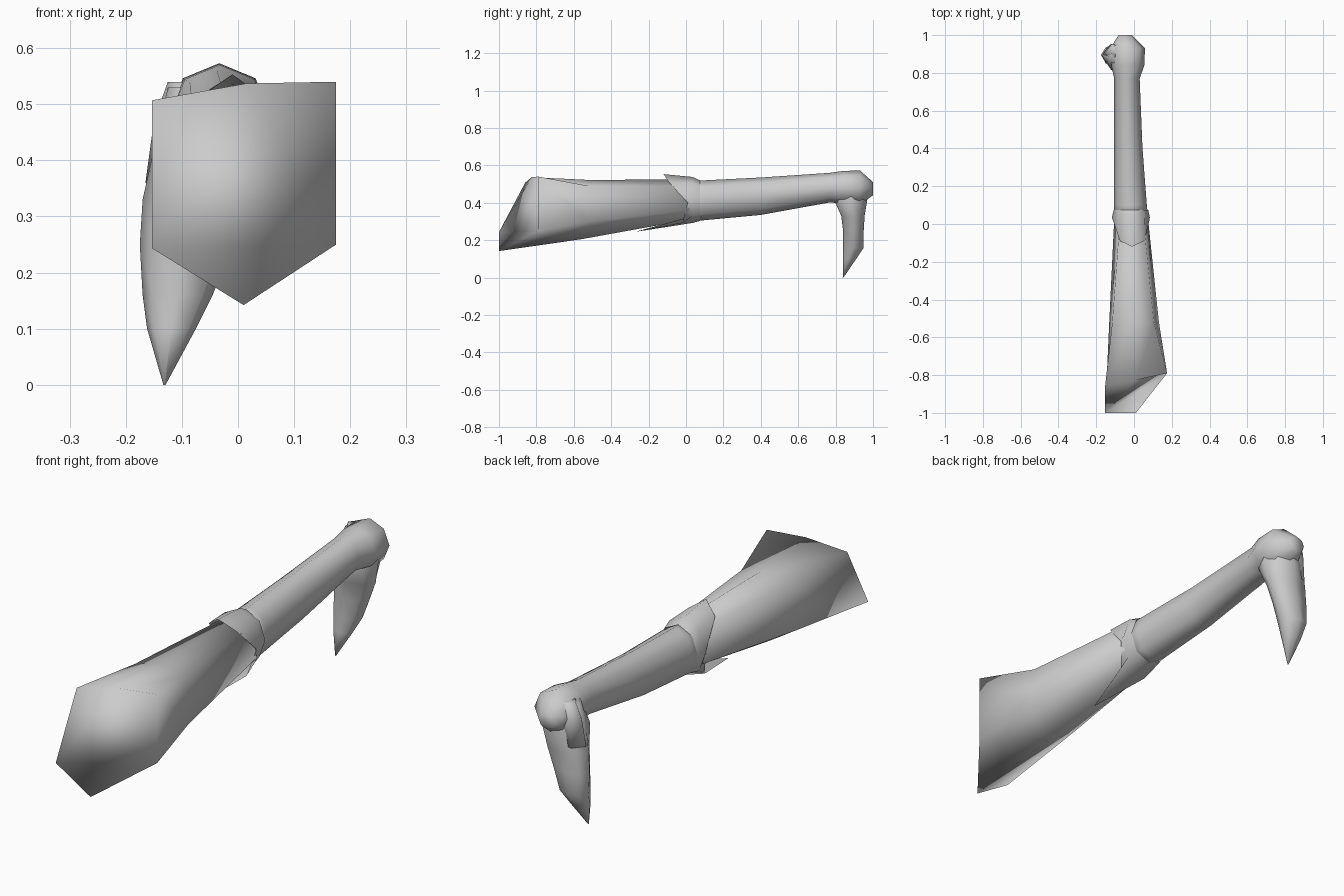
import bpy, bmesh, math
from mathutils import Vector

if "Cube" in bpy.data.objects:
    bpy.data.objects.remove(bpy.data.objects["Cube"])


def loft(name, rings, cap_start=True, cap_end=True):
    """Skin a list of equal-length point rings; smooth shaded."""
    bm = bmesh.new()
    loops = [[bm.verts.new(p) for p in ring] for ring in rings]
    n = len(loops[0])
    for a, b in zip(loops, loops[1:]):
        for i in range(n):
            j = (i + 1) % n
            bm.faces.new((a[i], a[j], b[j], b[i]))
    if cap_start:
        bm.faces.new(loops[0])
    if cap_end:
        bm.faces.new(loops[-1])
    bmesh.ops.recalc_face_normals(bm, faces=bm.faces[:])
    for f in bm.faces:
        f.smooth = True
    mesh = bpy.data.meshes.new(name)
    bm.to_mesh(mesh)
    bm.free()
    ob = bpy.data.objects.new(name, mesh)
    bpy.context.collection.objects.link(ob)
    return ob


def section_y(y, x0, x1, z0, z1, n=8):
    """Round section across the limb axis, starting at the top."""
    cx, cz = (x0 + x1) / 2, (z0 + z1) / 2
    return [(cx + (x1 - x0) / 2 * math.sin(t), y, cz + (z1 - z0) / 2 * math.cos(t))
            for t in (2 * math.pi * i / n for i in range(n))]


def section_z(z, x0, x1, y0, y1, n=8):
    """Round horizontal section for the hanging claw."""
    cx, cy = (x0 + x1) / 2, (y0 + y1) / 2
    return [(cx + (x1 - x0) / 2 * math.cos(t), cy + (y1 - y0) / 2 * math.sin(t), z)
            for t in (2 * math.pi * i / n for i in range(n))]


# Flared upper segment: slanted six-sided rim narrowing into the elbow
rim = [(-.153, -.86, .507), (.015, -.825, .537), (.175, -.79, .54),
       (.175, -.79, .25), (.01, -1, .142), (-.153, -1, .243)]
middle = [(-.115, -.52, .49), (0, -.52, .522), (.105, -.52, .49),
          (.132, -.52, .3), (0, -.56, .205), (-.132, -.54, .29)]
elbow = [(-.075, .02, .49), (-.01, .02, .525), (.05, .02, .49),
         (.075, .02, .36), (-.01, .02, .31), (-.105, .02, .36)]
loft("upper_segment", [rim, middle, elbow])

# Forearm shaft with a swollen wrist
shaft = [(.03, -.11, .075, .3, .518), (.1, -.105, .068, .307, .52),
         (.4, -.105, .045, .335, .535), (.77, -.105, .03, .402, .56),
         (.84, -.12, .055, .395, .57), (.93, -.125, .058, .39, .573),
         (1.0, -.082, -.01, .44, .51)]
loft("forearm", [section_y(*s) for s in shaft])

# Elbow cuff: pointed tongue above and a longer one below
cuff_back = section_y(.075, -.108, .075, .303, .52)
cuff_mid = section_y(.035, -.117, .084, .292, .538)
tongue_y = [-.12, -.09, .01, -.02, -.27, -.02, .01, -.09]
cuff_front = []
for y, (x, _, z) in zip(tongue_y, section_y(0, -.1, .08, .247, .553)):
    cuff_front.append((x, y, z))
cuff_front[4] = (-.01, -.27, .245)
loft("elbow_cuff", [cuff_back, cuff_mid, cuff_front], cap_start=False, cap_end=False)

# Hanging claw
claw = [(.53, -.125, .02, .84, .95), (.42, -.15, .04, .79, .97),
        (.33, -.17, .02, .83, .955), (.25, -.175, -.01, .84, .95),
        (.16, -.17, -.045, .84, .95), (.1, -.162, -.075, .84, .91),
        (0, -.133, -.129, .838, .842)]
loft("claw", [section_z(*s) for s in claw])

# Small knuckle on the outside of the wrist
loft("wrist_knuckle", [section_z(.54, -.125, -.03, .88, .95, 6),
                       section_z(.47, -.15, -.02, .86, .96, 6),
                       section_z(.36, -.165, -.02, .85, .955, 6)])
